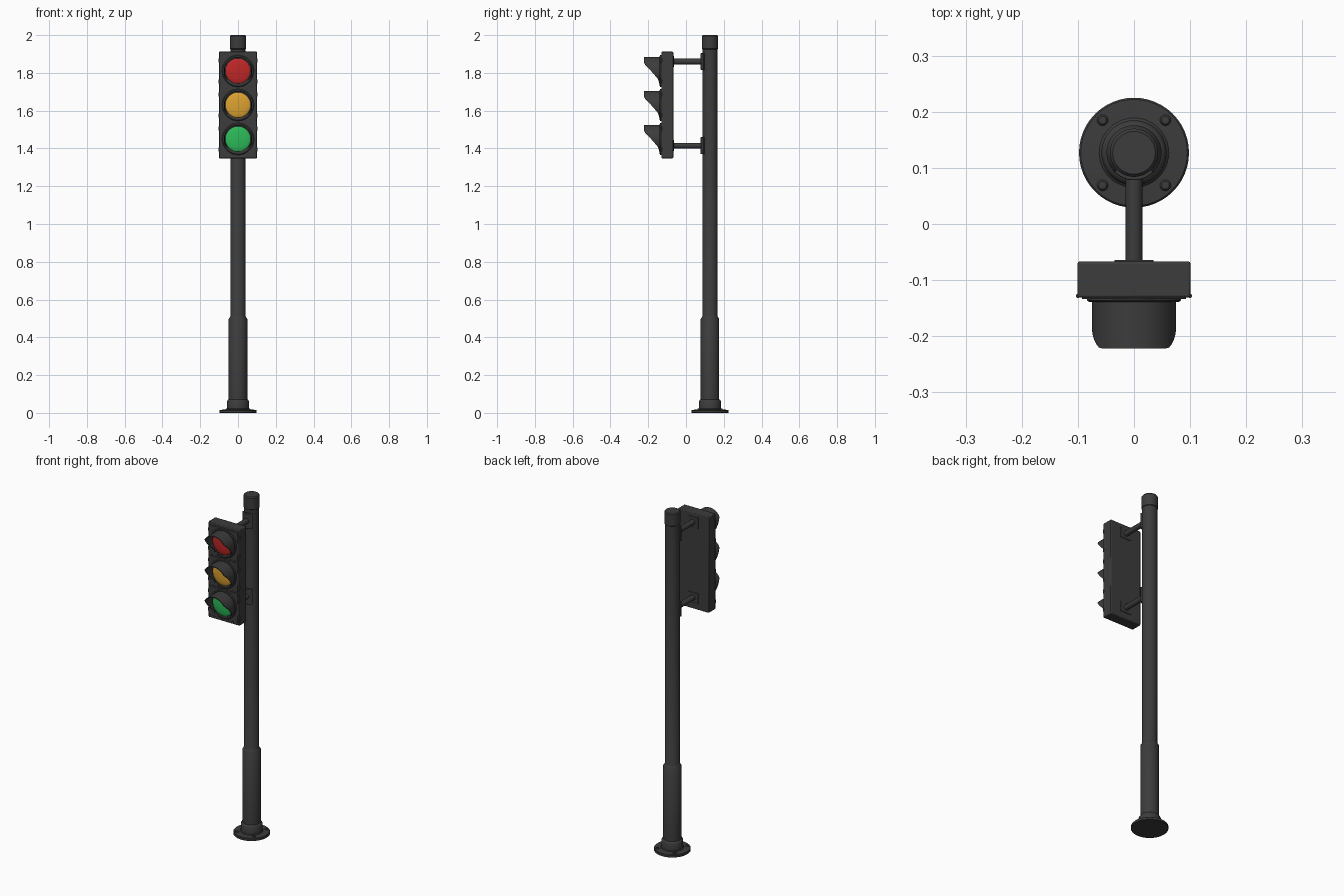
import bpy, bmesh, math
from mathutils import Matrix

if "Cube" in bpy.data.objects:
    bpy.data.objects.remove(bpy.data.objects["Cube"])

POLE_Y = 0.127


def material(name, rgb):
    m = bpy.data.materials.new(name)
    m.diffuse_color = (*rgb, 1)
    m.use_nodes = True
    m.node_tree.nodes["Principled BSDF"].inputs["Base Color"].default_value = m.diffuse_color
    return m


DARK = material("dark_grey_metal", (0.045, 0.045, 0.045))
RED = material("red_lens", (0.53, 0.02, 0.02))
AMBER = material("amber_lens", (0.72, 0.36, 0.03))
GREEN = material("green_lens", (0.025, 0.49, 0.10))


def finish(name, bm, mat=DARK, smooth=True, bevel=0):
    bmesh.ops.recalc_face_normals(bm, faces=bm.faces)
    me = bpy.data.meshes.new(name)
    bm.to_mesh(me)
    bm.free()
    me.materials.append(mat)
    ob = bpy.data.objects.new(name, me)
    bpy.context.collection.objects.link(ob)
    if bevel:
        b = ob.modifiers.new("bevel", 'BEVEL')
        b.width, b.segments = bevel, 2
    if smooth:
        bpy.ops.object.select_all(action='DESELECT')
        ob.select_set(True)
        bpy.context.view_layer.objects.active = ob
        bpy.ops.object.shade_smooth_by_angle(angle=math.radians(35))
    return ob


def lathe(name, profile, matrix, mat=DARK, n=48):
    """Revolve (radius, height) points about z, then place with matrix."""
    bm = bmesh.new()
    rings = []
    for r, h in profile:
        if r == 0:
            rings.append([bm.verts.new((0, 0, h))] * n)
        else:
            rings.append([bm.verts.new((r * math.cos(2 * math.pi * i / n),
                                        r * math.sin(2 * math.pi * i / n), h)) for i in range(n)])
    for a, b in zip(rings, rings[1:]):
        for i in range(n):
            j = (i + 1) % n
            bm.faces.new(list(dict.fromkeys((a[i], a[j], b[j], b[i]))))
    bm.transform(matrix)
    return finish(name, bm, mat)


def box(name, centre, size, bevel):
    bm = bmesh.new()
    bmesh.ops.create_cube(bm, size=1)
    bm.transform(Matrix.Translation(centre) @ Matrix.Diagonal((*size, 1)))
    return finish(name, bm, bevel=bevel)


def at(x, y, z):
    return Matrix.Translation((x, y, z))


FORWARD = Matrix.Rotation(math.pi / 2, 4, 'X')  # local z becomes -y

# Pole with base flange, collar, lower sleeve and cap
lathe("pole", [(0, 0), (0.096, 0), (0.098, 0.002), (0.098, 0.013), (0.095, 0.016),
               (0.062, 0.018), (0.058, 0.022), (0.058, 0.062), (0.053, 0.070),
               (0.049, 0.072), (0.049, 0.498), (0.041, 0.510), (0.040, 0.512),
               (0.040, 1.925), (0.043, 1.928), (0.043, 1.994), (0.038, 2.0), (0, 2.0)],
      at(0, POLE_Y, 0))

# Anchor bolts on the flange
for sx in (-1, 1):
    for sy in (-1, 1):
        lathe("anchor_bolt", [(0, 0.01), (0.010, 0.01), (0.010, 0.018), (0.007, 0.022), (0, 0.023)],
              at(sx * 0.056, POLE_Y + sy * 0.058, 0), n=12)


def clamp(name, z):
    """Curved saddle plate wrapped on the front of the pole."""
    bm = bmesh.new()
    cols = []
    for i in range(13):
        a = -math.pi / 2 + math.radians(-45 + 90 * i / 12)
        cols.append([bm.verts.new((r * math.cos(a), POLE_Y + r * math.sin(a), z + dz))
                     for r, dz in ((0.036, -0.045), (0.049, -0.045), (0.049, 0.045), (0.036, 0.045))])
    for a, b in zip(cols, cols[1:]):
        for k in range(4):
            bm.faces.new((a[k], a[(k + 1) % 4], b[(k + 1) % 4], b[k]))
    bm.faces.new(cols[0])
    bm.faces.new(cols[-1])
    finish(name, bm, bevel=0.002)


# Support arms, pole clamps and back plates
for label, z in (("upper", 1.86), ("lower", 1.415)):
    lathe(label + "_arm", [(0, 0), (0.015, 0), (0.015, 0.17), (0, 0.17)],
          at(0, 0.10, z) @ FORWARD, n=24)
    clamp(label + "_clamp", z)
    box(label + "_back_plate", (0, -0.067, z), (0.07, 0.006, 0.06), 0.002)

# Signal housing
box("housing", (0, -0.099, 1.63), (0.202, 0.064, 0.564), 0.004)


def visor(name, z):
    """Tube hood, long over the top and cut away towards the bottom."""
    cut = [(-0.08, 0.138), (-0.06, 0.143), (-0.04, 0.150), (0, 0.185), (0.04, 0.220), (0.05, 0.222), (0.08, 0.222)]

    def reach(dz):
        for (z0, y0), (z1, y1) in zip(cut, cut[1:]):
            if dz <= z1:
                return y0 + (y1 - y0) * (dz - z0) / (z1 - z0)
        return cut[-1][1]

    bm = bmesh.new()
    n, cols = 64, []
    for i in range(n):
        a = 2 * math.pi * i / n
        c, s = math.cos(a), math.sin(a)
        y = -reach(0.075 * s)
        cols.append([bm.verts.new((r * c, yy, z + r * s))
                     for r, yy in ((0.075, -0.128), (0.075, y), (0.070, y), (0.070, -0.128))])
    for i in range(n):
        a, b = cols[i], cols[(i + 1) % n]
        for k in range(4):
            bm.faces.new((a[k], b[k], b[(k + 1) % 4], a[(k + 1) % 4]))
    finish(name, bm)


# Three signal heads: door plate, ring, domed lens, visor, hinges
for label, z, mat in (("red", 1.81, RED), ("amber", 1.63, AMBER), ("green", 1.45, GREEN)):
    box(label + "_door", (0, -0.131, z), (0.186, 0.006, 0.172), 0.002)
    lathe(label + "_ring", [(0.066, 0.0), (0.084, 0.0), (0.084, 0.006), (0.080, 0.009),
                            (0.066, 0.009), (0.066, 0.0)], at(0, -0.130, z) @ FORWARD)
    dome = [(0.068 * math.cos(t * math.pi / 16), 0.012 * math.sin(t * math.pi / 16)) for t in range(8)]
    lathe(label + "_lens", [(0.068, -0.004)] + dome + [(0, 0.012)],
          at(0, -0.136, z) @ FORWARD, mat)
    visor(label + "_visor", z)
    for sx in (-1, 1):
        for dz in (-0.055, 0.055):
            lathe("door_hinge", [(0, -0.010), (0.004, -0.010), (0.004, 0.010), (0, 0.010)],
                  at(sx * 0.0995, -0.128, z + dz), n=10)
